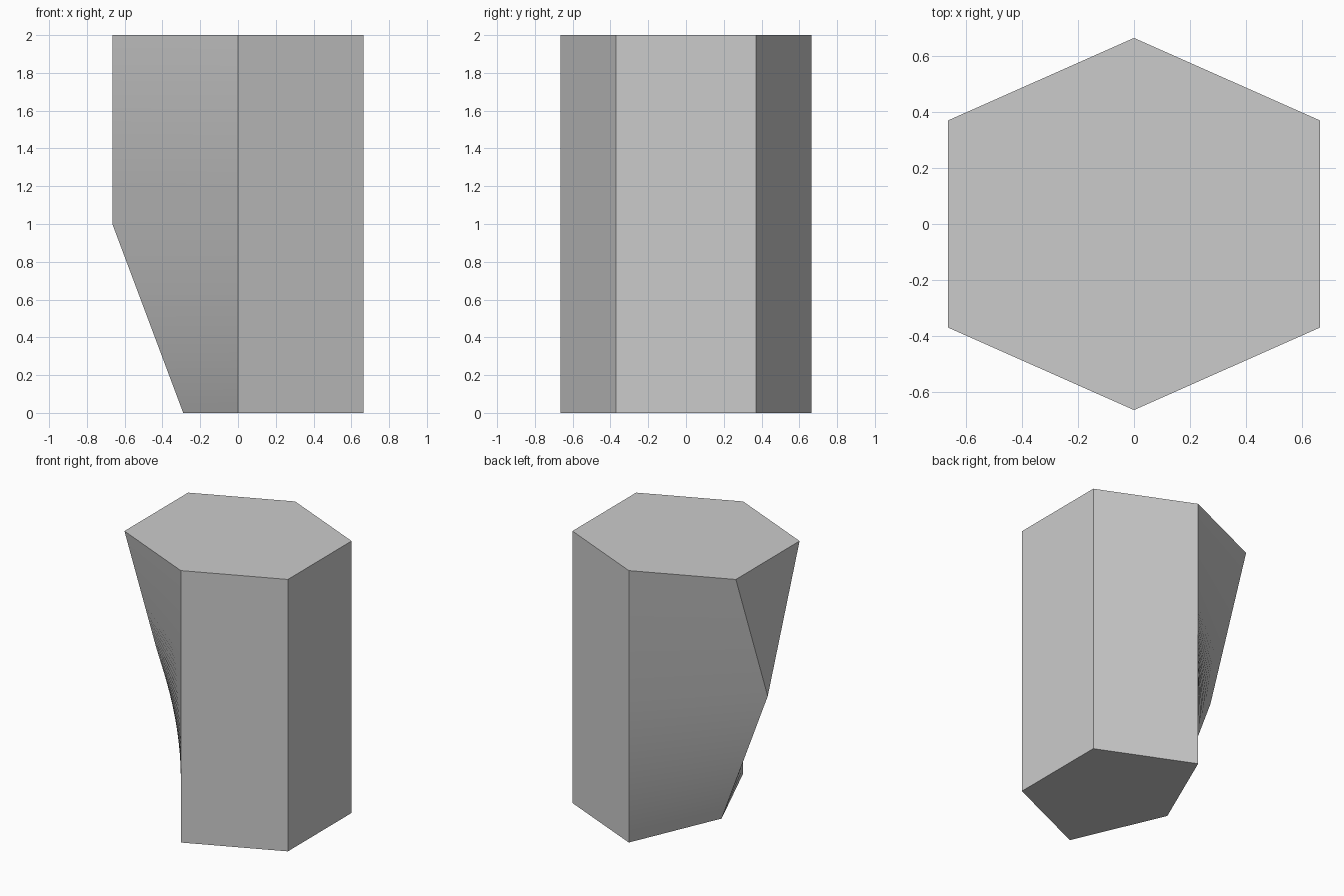
import bpy, bmesh, math

cube = bpy.data.objects.get("Cube")
if cube:
    bpy.data.objects.remove(cube, do_unlink=True)

HEIGHT, HALF, SIDE = 2.0, 0.665, 0.37   # height, hexagon half width, half side length
MID, FOOT_X = 1.0, -0.29                # height of the taper point, its x at the base
LAYERS = 48


def section(z):
    """Horizontal outline: a hexagon whose -x side narrows to a point, then recedes."""
    half_side = SIDE * max(0.0, (z - MID) / (HEIGHT - MID))
    recede = max(0.0, (MID - z) / MID)
    x = -HALF + (FOOT_X + HALF) * recede
    return [(0, -HALF, z), (HALF, -SIDE, z), (HALF, SIDE, z),
            (0, HALF, z), (x, half_side, z), (x, -half_side, z)]


# Loft the stacked outlines
bm = bmesh.new()
rings = [[bm.verts.new(p) for p in section(HEIGHT * i / LAYERS)]
         for i in range(LAYERS + 1)]
for low, high in zip(rings, rings[1:]):
    for i in range(6):
        j = (i + 1) % 6
        bm.faces.new((low[i], low[j], high[j], high[i]))
bm.faces.new(rings[-1])
bm.faces.new(reversed(rings[0]))

# Close the pointed side and merge the flat walls into single faces
bmesh.ops.remove_doubles(bm, verts=bm.verts, dist=0.0001)
bmesh.ops.recalc_face_normals(bm, faces=bm.faces)
flat = [e for e in bm.edges
        if len(e.link_faces) == 2 and e.calc_face_angle(math.pi) < 0.001]
bmesh.ops.dissolve_edges(bm, edges=flat, use_verts=False)

mesh = bpy.data.meshes.new("tapered_hexagonal_column")
bm.to_mesh(mesh)
bm.free()
column = bpy.data.objects.new("tapered_hexagonal_column", mesh)
bpy.context.collection.objects.link(column)

# Plain grey material
grey = bpy.data.materials.new("plain_grey")
grey.use_nodes = True
colour = (0.6, 0.6, 0.6, 1.0)
grey.diffuse_color = colour
for node in grey.node_tree.nodes:
    if node.type == 'BSDF_PRINCIPLED':
        node.inputs["Base Color"].default_value = colour
mesh.materials.append(grey)

# Smooth the twisted walls, keep the corners crisp
bpy.ops.object.select_all(action='DESELECT')
column.select_set(True)
bpy.context.view_layer.objects.active = column
bpy.ops.object.shade_smooth_by_angle(angle=math.radians(30))
